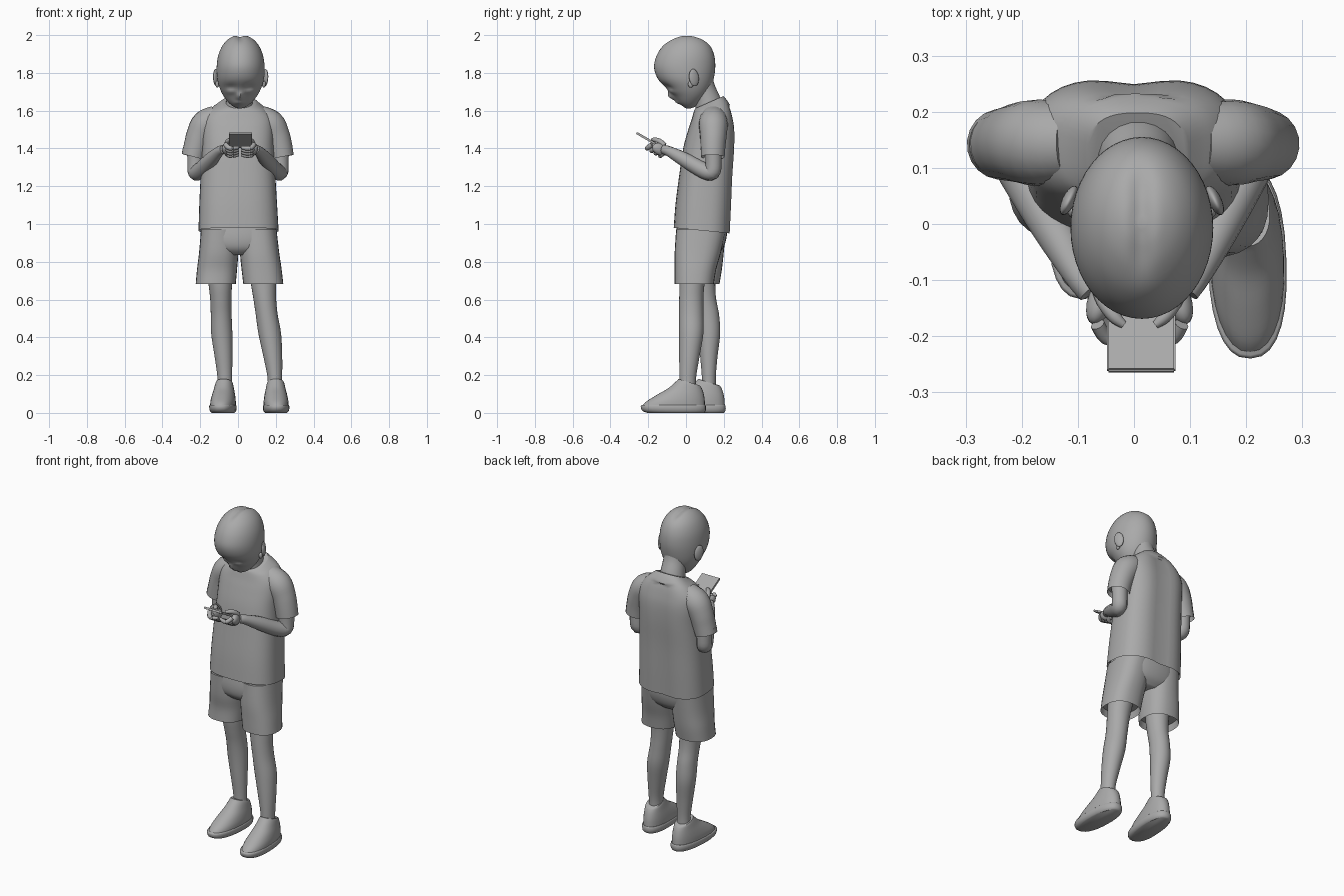
import bpy, bmesh, math
from mathutils import Vector, Matrix

grey = bpy.data.materials.new("plain grey")
grey.diffuse_color = (0.4, 0.4, 0.4, 1)


def finish(name, bm, angle=45):
    bmesh.ops.recalc_face_normals(bm, faces=bm.faces)
    me = bpy.data.meshes.new(name)
    bm.to_mesh(me)
    bm.free()
    me.materials.append(grey)
    me.polygons.foreach_set("use_smooth", [True] * len(me.polygons))
    me.set_sharp_from_angle(angle=math.radians(angle))
    ob = bpy.data.objects.new(name, me)
    bpy.context.collection.objects.link(ob)
    return ob


def smooth_rows(rows, steps):
    """Catmull-Rom interpolation between rows of numbers."""
    out = []
    for i in range(len(rows) - 1):
        a, b, c, d = (rows[min(max(k, 0), len(rows) - 1)] for k in (i - 1, i, i + 1, i + 2))
        for s in range(steps):
            t = s / steps
            out.append([0.5 * (2 * q + (r - p) * t + (2 * p - 5 * q + 4 * r - w) * t * t
                               + (3 * q - p - 3 * r + w) * t ** 3)
                        for p, q, r, w in zip(a, b, c, d)])
    return out + [list(rows[-1])]


def skin(name, rings, lip=None, tweak=None):
    """Bridge rings into a closed skin; lip turns the first ring inward as a hem."""
    if lip:
        mid = sum(rings[0], Vector()) / len(rings[0])
        rings = [[mid + (p - mid) * 0.93 + Vector(lip) for p in rings[0]]] + rings
    bm = bmesh.new()
    vs = [[bm.verts.new(tweak(p) if tweak else p) for p in r] for r in rings]
    n = len(vs[0])
    for a, b in zip(vs, vs[1:]):
        for i in range(n):
            bm.faces.new((a[i], a[(i + 1) % n], b[(i + 1) % n], b[i]))
    bm.faces.new(vs[0])
    bm.faces.new(vs[-1])
    return finish(name, bm)


def loft(name, rows, power=2.0, n=28, steps=4, **kw):
    """Rows: z, x centre, half width, front y, back y, rise from front to back."""
    rings = []
    for z, xc, hw, yf, yb, dz in smooth_rows(rows, steps):
        ring = []
        for i in range(n):
            t = 2 * math.pi * i / n
            c, s = (math.copysign(abs(f) ** (2 / power), f) for f in (math.cos(t), math.sin(t)))
            ring.append(Vector((xc + hw * c, (yf + yb) / 2 + (yb - yf) / 2 * s, z + dz / 2 * s)))
        rings.append(ring)
    return skin(name, rings, **kw)


def tube(name, pts, n=14, steps=4, **kw):
    """Points: x, y, z, radius."""
    pts = smooth_rows(pts, steps)
    rings = []
    for i, p in enumerate(pts):
        d = Vector(pts[min(i + 1, len(pts) - 1)][:3]) - Vector(pts[max(i - 1, 0)][:3])
        d.normalize()
        u = (Vector((1, 0.2, 0)) - d * d.dot(Vector((1, 0.2, 0)))).normalized()
        w = d.cross(u)
        rings.append([Vector(p[:3]) + p[3] * (u * math.cos(a) + w * math.sin(a))
                      for a in (2 * math.pi * k / n for k in range(n))])
    return skin(name, rings, **kw)


def ball(name, loc, size, rot=(0, 0, 0)):
    bm = bmesh.new()
    bmesh.ops.create_uvsphere(bm, u_segments=20, v_segments=12, radius=1)
    ob = finish(name, bm)
    ob.location, ob.scale, ob.rotation_euler = loc, size, rot
    return ob


# head, with hair parting, eye sockets, nose and lips pressed into the skin
def bump(p, x, z, rx, rz):
    return math.exp(-((p.x - x) / rx) ** 2 - ((p.z - z) / rz) ** 2)


def face(p):
    p = p.copy()
    if p.z > 1.94:
        p.z -= 0.012 * bump(p, 0.012, 2.0, 0.02, 0.03)
    if p.y < 0.02:
        push = -0.03 * bump(p, 0.01, 1.675, 0.017, 0.022) - 0.01 * bump(p, 0.01, 1.642, 0.025, 0.008)
        for sx in (-1, 1):
            push += 0.012 * bump(p, 0.012 + sx * 0.05, 1.725, 0.025, 0.016)
            push -= 0.006 * bump(p, 0.012 + sx * 0.05, 1.70, 0.03, 0.012)
        p.y += push
    return p


loft("head", [
    (1.612, 0.010, 0.008, 0.000, 0.025, 0), (1.622, 0.010, 0.035, -0.015, 0.050, 0),
    (1.645, 0.011, 0.063, -0.042, 0.080, 0), (1.68, 0.012, 0.090, -0.068, 0.110, 0),
    (1.72, 0.013, 0.110, -0.105, 0.132, 0), (1.77, 0.014, 0.124, -0.150, 0.147, 0),
    (1.83, 0.014, 0.127, -0.169, 0.155, 0), (1.89, 0.014, 0.119, -0.156, 0.150, 0),
    (1.94, 0.014, 0.099, -0.125, 0.130, 0), (1.975, 0.014, 0.070, -0.083, 0.095, 0),
    (1.995, 0.014, 0.036, -0.040, 0.050, 0), (2.002, 0.014, 0.006, -0.006, 0.010, 0)],
    n=48, steps=5, tweak=face)
for sx in (-1, 1):
    ball("ear", (0.014 + sx * 0.13, 0.042, 1.775), (0.012, 0.028, 0.046), (0.15, 0, sx * 0.45))
    ball("ear_lobe", (0.014 + sx * 0.123, 0.025, 1.74), (0.01, 0.014, 0.018))
tube("neck", [(0.014, 0.07, 1.80, 0.066), (0.012, 0.09, 1.72, 0.064), (0.008, 0.115, 1.65, 0.07),
              (0.005, 0.13, 1.58, 0.08)], n=20)


# shirt, with a shallow groove down the back
def spine(p):
    p = p.copy()
    if p.y > 0.14 and p.z < 1.63:
        p.y -= 0.014 * math.exp(-(p.x / 0.06) ** 2)
    return p


loft("shirt", [
    (0.965, 0.003, 0.212, -0.065, 0.238, -0.03), (1.10, 0.001, 0.206, -0.055, 0.245, -0.02),
    (1.25, 0, 0.198, -0.037, 0.252, 0), (1.40, 0, 0.190, -0.015, 0.262, 0),
    (1.50, 0, 0.190, 0.012, 0.262, 0), (1.56, 0, 0.182, 0.030, 0.252, 0.01),
    (1.605, 0.002, 0.150, 0.040, 0.237, 0.03), (1.63, 0.004, 0.115, 0.045, 0.217, 0.05),
    (1.645, 0.006, 0.088, 0.050, 0.198, 0.065)],
    power=2.7, n=40, lip=(0, 0, 0.03), tweak=spine)

for sx in (-1, 1):
    # sleeve
    tube("sleeve", [(sx * 0.235 - 0.002, 0.142, 1.355, 0.063), (sx * 0.222, 0.143, 1.41, 0.066),
                    (sx * 0.203, 0.145, 1.47, 0.071), (sx * 0.17, 0.145, 1.528, 0.077),
                    (sx * 0.11, 0.145, 1.56, 0.07)], n=20, lip=(0, 0, 0.03))
    # bent arm
    tube("arm", [(sx * 0.225, 0.142, 1.43, 0.045), (sx * 0.226, 0.146, 1.33, 0.043),
                 (sx * 0.222, 0.138, 1.275, 0.043), (sx * 0.198, 0.09, 1.285, 0.043),
                 (sx * 0.145 + 0.003, -0.01, 1.342, 0.038), (sx * 0.105 + 0.006, -0.09, 1.385, 0.027),
                 (sx * 0.085 + 0.008, -0.12, 1.395, 0.024)], n=16)
    # hand: palm, curled fingers and thumb
    hx = 0.01
    ball("palm", (hx + sx * 0.068, -0.135, 1.395), (0.024, 0.048, 0.032), (-0.35, 0, sx * 0.35))
    for k in range(4):
        y, z = -0.125 - 0.023 * k, 1.362 + 0.013 * k
        tube("finger", [(hx + sx * 0.075, y + 0.015, z + 0.02, 0.013), (hx + sx * 0.06, y - 0.008, z + 0.003, 0.013),
                        (hx + sx * 0.035, y - 0.01, z, 0.012), (hx + sx * 0.008, y, z + 0.004, 0.008)], n=10)
    tube("thumb", [(hx + sx * 0.07, -0.115, 1.415, 0.016), (hx + sx * 0.062, -0.14, 1.438, 0.014),
                   (hx + sx * 0.045, -0.165, 1.446, 0.012), (hx + sx * 0.028, -0.18, 1.447, 0.007)], n=10)

# phone
bm = bmesh.new()
bmesh.ops.create_cube(bm, size=1, matrix=Matrix.Diagonal((0.122, 0.155, 0.012, 1)))
bmesh.ops.bevel(bm, geom=bm.edges[:], offset=0.003, segments=2, affect='EDGES')
phone = finish("phone", bm, 30)
phone.location = (0.013, -0.196, 1.444)
phone.rotation_euler = (math.radians(-30), 0, 0)

# shorts: seat and two legs
loft("shorts_seat", [
    (0.835, 0.005, 0.10, -0.01, 0.16, 0), (0.87, 0.004, 0.17, -0.045, 0.195, 0),
    (0.93, 0.003, 0.197, -0.055, 0.215, 0), (1.02, 0.002, 0.195, -0.045, 0.22, 0)], power=2.5)
for sx, dy in ((-1, 0.03), (1, 0.0)):
    loft("shorts_leg", [
        (0.682, 0.008 + sx * 0.126, 0.106, -0.06 + dy, 0.147 + dy, 0.0),
        (0.76, 0.007 + sx * 0.118, 0.106, -0.06 + dy, 0.160 + dy, 0),
        (0.85, 0.006 + sx * 0.108, 0.104, -0.06 + dy / 2, 0.185 + dy / 2, 0),
        (0.97, 0.004 + sx * 0.100, 0.100, -0.052, 0.212, 0)], power=2.4, lip=(0, 0, 0.04))

# bare legs: right-hand one stands further forward
loft("leg", [
    (0.10, -0.070, 0.038, 0.085, 0.160, 0), (0.19, -0.070, 0.039, 0.084, 0.158, 0),
    (0.30, -0.077, 0.047, 0.075, 0.167, 0), (0.42, -0.086, 0.056, 0.065, 0.181, 0),
    (0.52, -0.089, 0.055, 0.052, 0.175, 0), (0.60, -0.091, 0.056, 0.035, 0.160, 0),
    (0.68, -0.094, 0.062, 0.020, 0.155, 0), (0.80, -0.10, 0.072, 0.010, 0.16, 0)])
loft("leg", [
    (0.10, 0.196, 0.038, -0.035, 0.052, 0), (0.19, 0.195, 0.039, -0.035, 0.054, 0),
    (0.30, 0.184, 0.050, -0.036, 0.072, 0), (0.42, 0.168, 0.060, -0.036, 0.092, 0),
    (0.52, 0.152, 0.058, -0.036, 0.092, 0), (0.60, 0.142, 0.060, -0.036, 0.092, 0),
    (0.68, 0.135, 0.066, -0.034, 0.098, 0), (0.80, 0.125, 0.075, -0.03, 0.12, 0)])

# shoes: sole and upper, turned slightly out
for x, y, turn in ((-0.073, 0.115, -5), (0.199, 0.01, 2)):
    sole = loft("shoe_sole", [
        (0.0, 0, 0.058, -0.215, 0.085, 0), (0.012, 0, 0.068, -0.243, 0.095, 0),
        (0.035, 0, 0.070, -0.250, 0.095, 0), (0.042, 0, 0.066, -0.244, 0.091, 0)], power=2.4, steps=2)
    upper = loft("shoe_upper", [
        (0.035, 0, 0.066, -0.244, 0.091, 0), (0.065, 0, 0.065, -0.220, 0.089, 0.01),
        (0.095, 0, 0.060, -0.165, 0.085, 0), (0.125, 0, 0.053, -0.105, 0.078, -0.01),
        (0.152, 0, 0.047, -0.062, 0.070, -0.03), (0.162, 0, 0.043, -0.050, 0.064, -0.035)], power=2.2)
    for ob in (sole, upper):
        ob.location = (x, y, 0)
        ob.rotation_euler = (0, 0, math.radians(turn))
